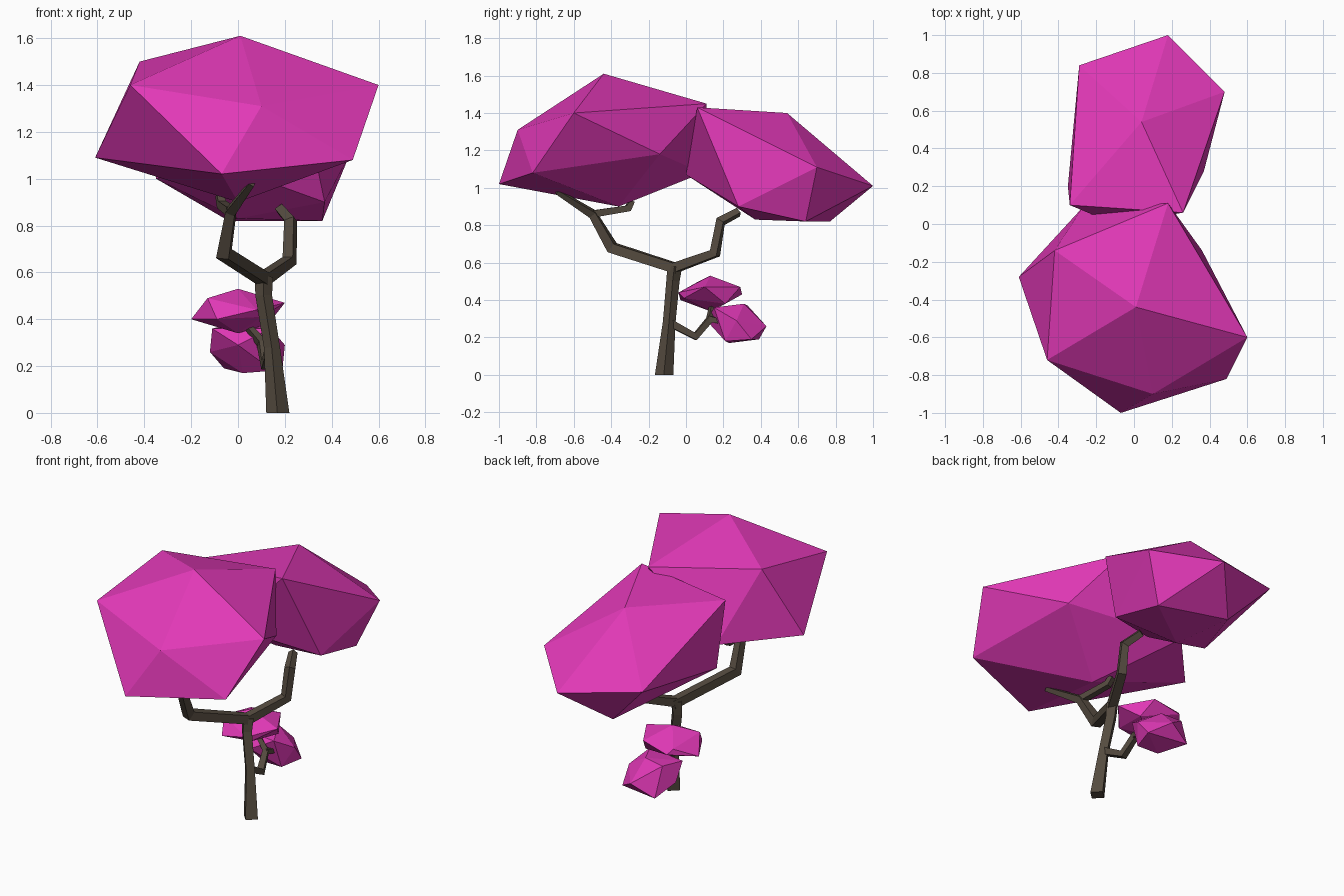
import bpy, bmesh
from math import radians


def material(name, color):
    m = bpy.data.materials.new(name)
    m.diffuse_color = color
    return m


LEAF = material("leaf_pink", (0.75, 0.04, 0.47, 1))
BARK = material("bark_brown", (0.09, 0.07, 0.05, 1))


def crown(name, points, center=None):
    """Faceted leaf mass; with a center, each point also gets its opposite."""
    pts = list(points)
    if center:
        pts += [tuple(2 * c - v for c, v in zip(center, p)) for p in points]
    bm = bmesh.new()
    for p in pts:
        bm.verts.new(p)
    res = bmesh.ops.convex_hull(bm, input=bm.verts)
    loose = [v for v in res["geom_interior"] if isinstance(v, bmesh.types.BMVert)]
    bmesh.ops.delete(bm, geom=loose, context='VERTS')
    bmesh.ops.recalc_face_normals(bm, faces=bm.faces)
    me = bpy.data.meshes.new(name)
    bm.to_mesh(me)
    bm.free()
    me.materials.append(LEAF)
    ob = bpy.data.objects.new(name, me)
    bpy.context.collection.objects.link(ob)


def limb(name, path):
    """Four-sided tapering limb along (x, y, z, half width) points."""
    cu = bpy.data.curves.new(name, 'CURVE')
    cu.dimensions = '3D'
    cu.bevel_depth = 1.0
    cu.bevel_resolution = 0
    cu.use_fill_caps = True
    sp = cu.splines.new('POLY')
    sp.use_smooth = False
    sp.points.add(len(path) - 1)
    for pt, (x, y, z, w) in zip(sp.points, path):
        pt.co = (x, y, z, 1)
        pt.radius = w * 1.414
        pt.tilt = radians(45)
    cu.materials.append(BARK)
    ob = bpy.data.objects.new(name, cu)
    bpy.context.collection.objects.link(ob)
    bpy.ops.object.select_all(action='DESELECT')
    ob.select_set(True)
    bpy.context.view_layer.objects.active = ob
    bpy.ops.object.convert(target='MESH')
    ob = bpy.context.view_layer.objects.active
    for v in ob.data.vertices:          # flat foot on the ground
        if v.co.z < 0.02:
            v.co.z = 0
    for f in ob.data.polygons:
        f.use_smooth = False


# Large leaf masses
crown("front_crown", [
    (0.01, -0.44, 1.61),
    (0.18, 0.11, 1.45), (-0.42, -0.14, 1.50), (-0.46, -0.72, 1.40),
    (0.10, -0.90, 1.31), (0.60, -0.60, 1.40),
    (-0.61, -0.28, 1.09), (-0.07, -1.00, 1.02), (0.49, -0.82, 1.08),
    (0.36, -0.14, 1.18), (-0.27, 0.09, 1.08),
    (0.00, -0.36, 0.90)])
crown("back_crown", [
    (0.04, 0.54, 1.40),
    (0.26, 0.06, 1.43), (0.48, 0.70, 1.11), (0.18, 1.00, 1.01),
    (-0.29, 0.84, 1.08), (-0.34, 0.10, 1.38),
    (0.37, 0.28, 0.90), (0.36, 0.64, 0.82), (-0.04, 0.77, 0.82),
    (-0.35, 0.20, 1.00), (-0.10, 0.00, 1.07),
    (0.00, 0.37, 0.83)])

# Small leaf masses on the low branch
crown("upper_tuft", [
    (0.00, 0.13, 0.53), (-0.13, 0.05, 0.49), (0.08, -0.04, 0.44),
    (0.20, 0.10, 0.47), (0.09, 0.29, 0.47), (-0.10, 0.27, 0.46)],
    (0.0, 0.13, 0.435))
crown("lower_tuft", [
    (0.20, 0.27, 0.29), (0.14, 0.15, 0.36), (0.06, 0.31, 0.38),
    (0.08, 0.43, 0.26), (0.19, 0.35, 0.19), (0.15, 0.21, 0.18)],
    (0.04, 0.27, 0.275))

# Trunk and branches
limb("trunk", [(0.17, -0.117, 0, 0.035), (0.145, -0.09, 0.28, 0.024),
               (0.11, -0.07, 0.50, 0.025), (0.11, -0.06, 0.58, 0.028)])
limb("front_branch", [(0.12, -0.04, 0.565, 0.026), (-0.06, -0.395, 0.68, 0.028),
                      (-0.03, -0.50, 0.86, 0.021), (0.06, -0.69, 0.98, 0.012)])
limb("front_twig", [(-0.03, -0.50, 0.86, 0.019), (-0.07, -0.31, 0.89, 0.018),
                    (-0.08, -0.29, 0.93, 0.014)])
limb("back_branch", [(0.10, -0.08, 0.565, 0.026), (0.22, 0.155, 0.65, 0.024),
                     (0.225, 0.185, 0.82, 0.022), (0.18, 0.28, 0.87, 0.018)])
limb("low_branch", [(0.14, -0.09, 0.28, 0.02), (0.12, 0.05, 0.205, 0.02),
                    (0.10, 0.13, 0.30, 0.017), (0.04, 0.14, 0.37, 0.012)])
limb("low_twig", [(0.10, 0.12, 0.30, 0.016), (0.13, 0.22, 0.28, 0.012)])
